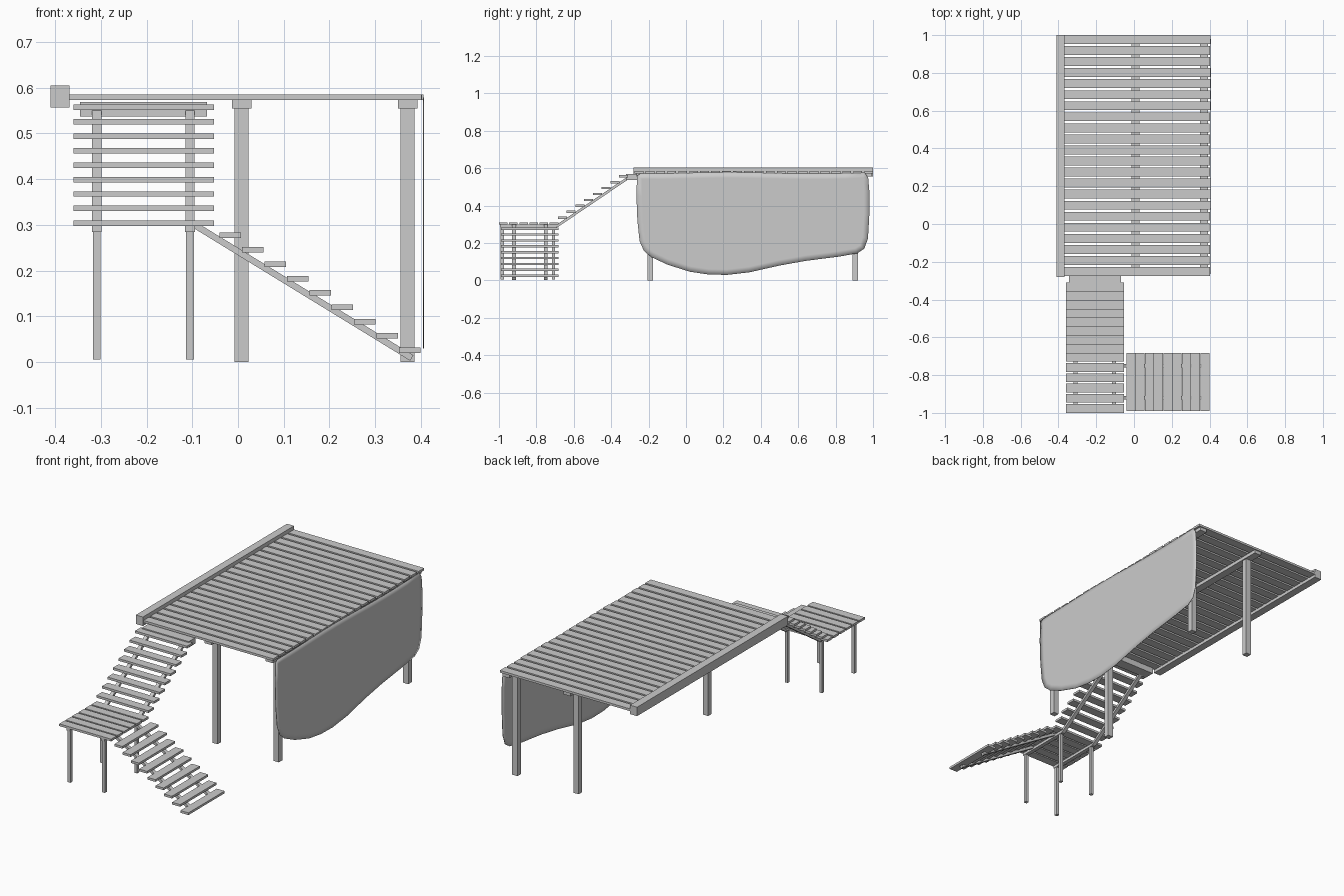
import bpy
import bmesh
import math
import random
from mathutils import Vector

random.seed(4)

cube = bpy.data.objects.get("Cube")
if cube:
    bpy.data.objects.remove(cube, do_unlink=True)

grey = bpy.data.materials.new("plain grey")
grey.use_nodes = True
grey.diffuse_color = (0.6, 0.6, 0.6, 1)
bsdf = next(n for n in grey.node_tree.nodes if n.type == 'BSDF_PRINCIPLED')
bsdf.inputs["Base Color"].default_value = grey.diffuse_color


def finish(name, bm):
    bmesh.ops.recalc_face_normals(bm, faces=bm.faces)
    mesh = bpy.data.meshes.new(name)
    bm.to_mesh(mesh)
    bm.free()
    mesh.materials.append(grey)
    obj = bpy.data.objects.new(name, mesh)
    bpy.context.collection.objects.link(obj)
    return obj


def box(name, x, y, z):
    """Box from (min, max) ranges on each axis."""
    bm = bmesh.new()
    bmesh.ops.create_cube(bm, size=1)
    for v in bm.verts:
        v.co = [(r[0] + r[1]) / 2 + c * (r[1] - r[0]) for r, c in zip((x, y, z), v.co)]
    return finish(name, bm)


def around(c, width):
    return (c - width / 2, c + width / 2)


def stringer(name, start, end, width=0.02, depth=0.014):
    """Sloping bar between two points, with its width kept level."""
    start, end = Vector(start), Vector(end)
    along = (end - start).normalized()
    side = along.cross(Vector((0, 0, 1))).normalized()
    up = side.cross(along)
    bm = bmesh.new()
    bmesh.ops.create_cube(bm, size=1)
    for v in bm.verts:
        a, b, c = v.co
        v.co = (start + end) / 2 + along * a * (end - start).length + side * b * width + up * c * depth
    return finish(name, bm)


# Main deck: planks, edge beam, joists and posts
for i in range(22):
    y = -0.275 + i * 0.0585
    end = 0.403 + random.uniform(-0.003, 0.003)
    box(f"deck_plank_{i + 1}", (-0.37, end), (y, y + 0.047), (0.573, 0.585))
box("deck_edge_beam", (-0.41, -0.368), (-0.28, 1.0), (0.557, 0.605))
for side, x in (("middle", 0.008), ("left", 0.371)):
    box(f"{side}_joist", around(x, 0.042), (-0.265, 0.995), (0.555, 0.573))
    for place, y in (("front", -0.192), ("back", 0.905)):
        box(f"{side}_{place}_post", around(x, 0.031), around(y, 0.03), (0, 0.556))

# Landing: planks, joists and posts
for i in range(6):
    y = -1.0 + i * 0.0543
    box(f"landing_plank_{i + 1}", (-0.36, -0.052), (y, y + 0.046), (0.298, 0.31))
for side, x in (("right", -0.309), ("left", -0.105)):
    box(f"landing_{side}_joist", around(x, 0.021), (-0.995, -0.69), (0.284, 0.298))
    for place, y in (("front", -0.982), ("back", -0.708)):
        box(f"landing_{side}_{place}_post", around(x, 0.017), around(y, 0.017), (0.006, 0.285))

    # Upper stair supports
    stringer(f"upper_{side}_stringer", (x, -0.69, 0.291), (x, -0.31, 0.548))

# Upper stairs climb from the landing to the deck
for i in range(8):
    y, z = -0.685 + i * 0.0467, 0.330 + i * 0.0316
    box(f"upper_step_{i + 1}", (-0.36, -0.052), (y, y + 0.048), (z, z + 0.012))
box("stair_head_board", (-0.345, -0.068), (-0.32, -0.262), (0.537, 0.569))

# Lower stairs descend from the landing to the ground
for i in range(9):
    x, z = -0.04 + i * 0.049, 0.271 - i * 0.0314
    box(f"lower_step_{i + 1}", (x, x + 0.047), (-0.99, -0.683), (z, z + 0.012))
for place, y in (("front", -0.92), ("back", -0.75)):
    stringer(f"lower_{place}_stringer", (-0.1, y, 0.303), (0.38, y, 0.009))

# Hanging cloth: thin sheet with rounded lower corners
outline = [(-0.265, 0.45), (-0.26, 0.32), (-0.248, 0.21), (-0.225, 0.158), (-0.185, 0.125),
           (-0.1, 0.085), (0.02, 0.047), (0.12, 0.032), (0.22, 0.03), (0.34, 0.044),
           (0.5, 0.08), (0.64, 0.105), (0.82, 0.128), (0.915, 0.145), (0.953, 0.17),
           (0.973, 0.225), (0.98, 0.35), (0.98, 0.48), (0.974, 0.55)]
for i in range(13):
    y = 0.955 - i * 0.1
    outline.append((y, 0.575 + 0.004 * math.sin(y * 7)))
outline.append((-0.262, 0.56))

bm = bmesh.new()
sheet = bm.faces.new([bm.verts.new((0.404, y, z)) for y, z in outline])
extruded = bmesh.ops.extrude_face_region(bm, geom=[sheet], use_keep_orig=True)
for v in extruded["geom"]:
    if isinstance(v, bmesh.types.BMVert):
        v.co.x += 0.003
bmesh.ops.recalc_face_normals(bm, faces=bm.faces)
sides = [f for f in bm.faces if len(f.verts) > 4]
bmesh.ops.inset_individual(bm, faces=sides, thickness=0.03)
for f in bm.faces:
    f.smooth = True
finish("hanging_cloth", bm)
